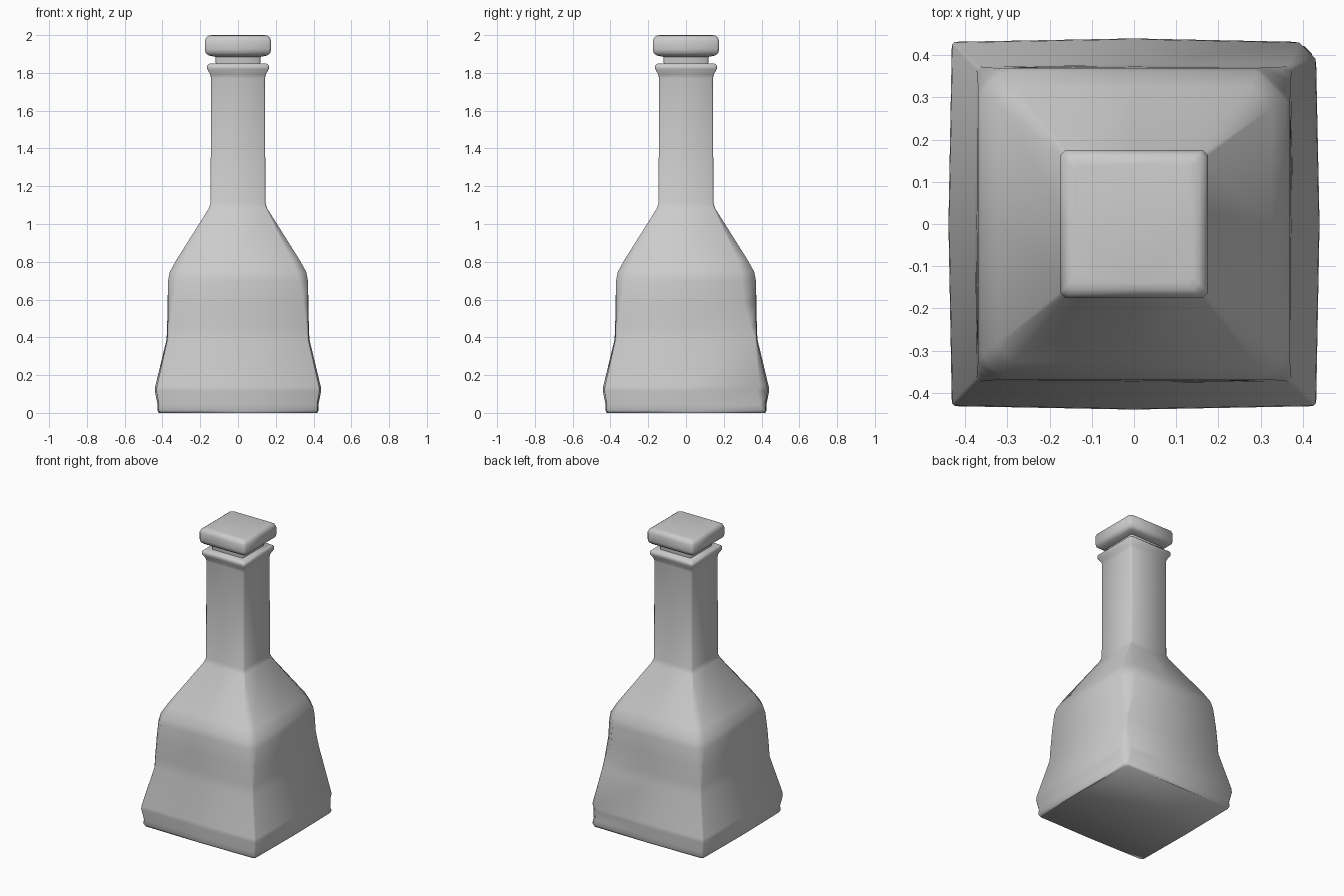
import bpy, bmesh

glass = bpy.data.materials.new("pale grey")
glass.diffuse_color = (0.6, 0.6, 0.6, 1)


def ring(z, half, cut, bulge=0.0, chip=0.0):
    """Square section: clipped corners, bowed sides, extra chip at the back right."""
    pts = []
    signs = [(1, -1), (1, 1), (-1, 1), (-1, -1)]
    for i, (sx, sy) in enumerate(signs):
        c = cut + (chip if i == 1 else 0)
        a = (sx * half, sy * (half - c), z)
        b = (sx * (half - c), sy * half, z)
        pts += [a, b] if sx * sy > 0 else [b, a]
        # middle of the side that follows this corner
        nx, ny = [(1, 0), (0, 1), (-1, 0), (0, -1)][i]
        pts.append((nx * (half + bulge), ny * (half + bulge), z))
    return pts


def loft(name, rings):
    bm = bmesh.new()
    loops = [[bm.verts.new(p) for p in ring(*r)] for r in rings]
    n = len(loops[0])
    for lo, hi in zip(loops, loops[1:]):
        for i in range(n):
            j = (i + 1) % n
            bm.faces.new((lo[i], lo[j], hi[j], hi[i]))
    bm.faces.new(loops[0][::-1])
    bm.faces.new(loops[-1])
    bmesh.ops.recalc_face_normals(bm, faces=bm.faces)
    mesh = bpy.data.meshes.new(name)
    bm.to_mesh(mesh)
    bm.free()
    mesh.materials.append(glass)
    obj = bpy.data.objects.new(name, mesh)
    bpy.context.collection.objects.link(obj)
    bpy.ops.object.select_all(action='DESELECT')
    obj.select_set(True)
    bpy.context.view_layer.objects.active = obj
    bpy.ops.object.shade_smooth_by_angle(angle=1.05)
    return obj


# Bottle: foot, flared base, pinched waist, clipped shoulder, neck and lip
loft("bottle", [
    (0.00, 0.415, 0.012, 0.005, 0.01),
    (0.015, 0.422, 0.008, 0.005, 0.01),
    (0.045, 0.420, 0.008, 0.006, 0.02),
    (0.115, 0.432, 0.008, 0.008, 0.045),
    (0.14, 0.430, 0.008, 0.008, 0.03),
    (0.39, 0.374, 0.010, 0.004, 0.0),
    (0.46, 0.372, 0.012, 0.003, 0.02),
    (0.58, 0.371, 0.025, 0.002, 0.04),
    (0.70, 0.370, 0.045, 0.0, 0.03),
    (0.745, 0.362, 0.050, 0.0, 0.02),
    (0.81, 0.326, 0.040, 0.0, 0.01),
    (1.08, 0.156, 0.010, -0.003),
    (1.11, 0.145, 0.008, -0.003),
    (1.77, 0.143, 0.008, -0.003),
    (1.79, 0.146, 0.008, -0.002),
    (1.82, 0.163, 0.008, -0.002),
    (1.838, 0.164, 0.010, -0.002),
    (1.85, 0.150, 0.010, 0.0),
])

# Stopper: narrow plug under a square cap with rounded edges
loft("stopper", [
    (1.84, 0.117, 0.01),
    (1.885, 0.120, 0.01),
    (1.892, 0.155, 0.012),
    (1.905, 0.171, 0.012),
    (1.925, 0.175, 0.012),
    (1.970, 0.175, 0.012),
    (1.988, 0.168, 0.014),
    (1.997, 0.155, 0.014),
    (2.00, 0.140, 0.016),
])
